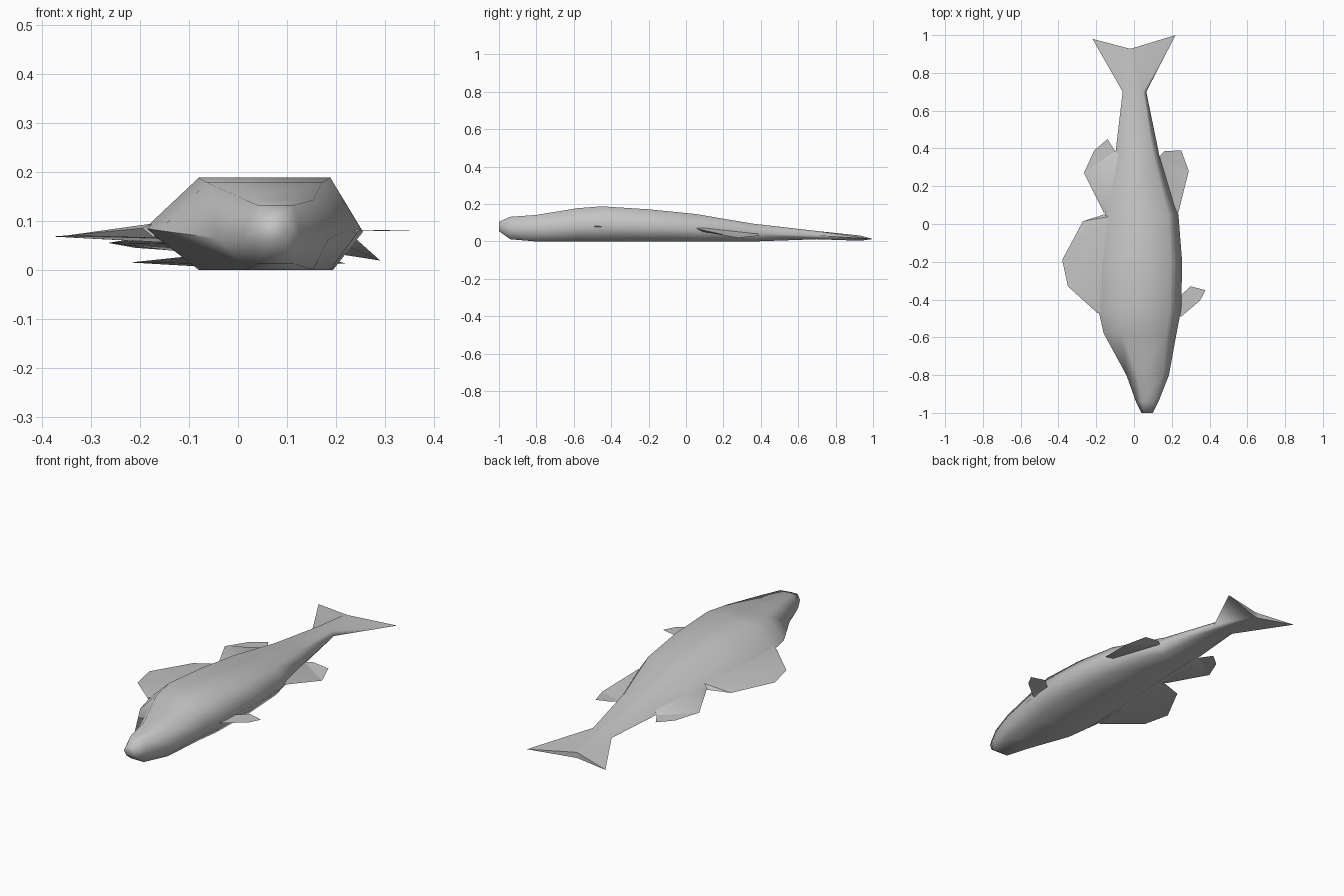
import bpy, bmesh, math
from mathutils import Vector

cube = bpy.data.objects.get("Cube")
if cube:
    bpy.data.objects.remove(cube)

GREY = (0.55, 0.55, 0.55, 1)
skin = bpy.data.materials.new("grey skin")
skin.use_nodes = True
skin.diffuse_color = GREY
skin.node_tree.nodes["Principled BSDF"].inputs["Base Color"].default_value = GREY


def finish(name, bm, angle):
    bmesh.ops.recalc_face_normals(bm, faces=bm.faces)
    mesh = bpy.data.meshes.new(name)
    bm.to_mesh(mesh)
    bm.free()
    mesh.materials.append(skin)
    obj = bpy.data.objects.new(name, mesh)
    bpy.context.collection.objects.link(obj)
    bpy.ops.object.select_all(action="DESELECT")
    obj.select_set(True)
    bpy.context.view_layer.objects.active = obj
    bpy.ops.object.shade_smooth_by_angle(angle=math.radians(angle))


def section(y, left, right, bottom, top):
    """Six-sided ring: flat above and below, pointed at back and belly."""
    a = left + 0.25 * (right - left)
    b = left + 0.86 * (right - left)
    mid = bottom + 0.45 * (top - bottom)
    return [(left, y, mid), (a, y, top), (b, y, top),
            (right, y, mid), (b, y, bottom), (a, y, bottom)]


def body():
    stations = [
        (-1.0, 0.04, 0.10, 0.055, 0.105),
        (-0.94, 0.01, 0.13, 0.012, 0.132),
        (-0.80, -0.04, 0.185, 0.0, 0.142),
        (-0.58, -0.16, 0.225, 0.0, 0.178),
        (-0.45, -0.19, 0.25, 0.0, 0.188),
        (-0.20, -0.18, 0.255, 0.0, 0.172),
        (0.05, -0.155, 0.235, 0.0, 0.147),
        (0.36, -0.10, 0.135, 0.0, 0.095),
        (0.70, -0.06, 0.065, 0.012, 0.056),
    ]
    rings = [section(*s) for s in stations]
    # Forked tail: the outer points reach back past the middle notch
    rings.append([(-0.22, 0.98, 0.015), (-0.03, 0.93, 0.032), (-0.01, 0.93, 0.032),
                  (0.22, 1.0, 0.013), (-0.01, 0.93, 0.004), (-0.03, 0.93, 0.004)])
    bm = bmesh.new()
    loops = [[bm.verts.new(p) for p in ring] for ring in rings]
    for front, back in zip(loops, loops[1:]):
        for i in range(6):
            j = (i + 1) % 6
            bm.faces.new((front[i], front[j], back[j], back[i]))
    bm.faces.new(loops[0])
    end = loops[-1]
    bm.faces.new((end[0], end[1], end[5]))
    bm.faces.new((end[1], end[2], end[4], end[5]))
    bm.faces.new((end[2], end[3], end[4]))
    finish("body", bm, 80)


def fin(name, roots, rim, thick):
    """Wedge that is thick at its two root points and thin along the rim."""
    bm = bmesh.new()
    lift = Vector((0, 0, thick / 2))
    start, stop = Vector(roots[0]), Vector(roots[1])
    edge = [bm.verts.new(p) for p in rim]
    sides = []
    for sign in (1, -1):
        a, b = bm.verts.new(start + sign * lift), bm.verts.new(stop + sign * lift)
        bm.faces.new([a] + edge + [b])
        sides.append((a, b))
    (a, b), (c, d) = sides
    bm.faces.new((a, c, edge[0]))
    bm.faces.new((b, d, edge[-1]))
    bm.faces.new((a, b, d, c))
    bmesh.ops.triangulate(bm, faces=bm.faces[:])
    finish(name, bm, 40)


body()
fin("front_dorsal_fin", [(-0.17, -0.47, 0.08), (-0.13, 0.04, 0.07)],
    [(-0.195, -0.47, 0.085), (-0.35, -0.33, 0.07), (-0.38, -0.19, 0.068),
     (-0.27, 0.015, 0.062), (-0.16, 0.05, 0.062)], 0.03)
fin("rear_dorsal_fin", [(-0.13, 0.06, 0.065), (-0.08, 0.37, 0.045)],
    [(-0.16, 0.06, 0.062), (-0.265, 0.27, 0.055), (-0.21, 0.39, 0.045),
     (-0.14, 0.45, 0.04), (-0.10, 0.385, 0.042)], 0.025)
fin("anal_fin", [(0.20, 0.06, 0.07), (0.11, 0.36, 0.045)],
    [(0.235, 0.06, 0.068), (0.29, 0.28, 0.019), (0.25, 0.39, 0.03),
     (0.16, 0.385, 0.042), (0.135, 0.36, 0.043)], 0.025)
fin("pectoral_fin", [(0.22, -0.49, 0.08), (0.22, -0.40, 0.08)],
    [(0.25, -0.49, 0.08), (0.35, -0.405, 0.079), (0.378, -0.35, 0.079),
     (0.30, -0.33, 0.081), (0.25, -0.375, 0.081)], 0.018)
